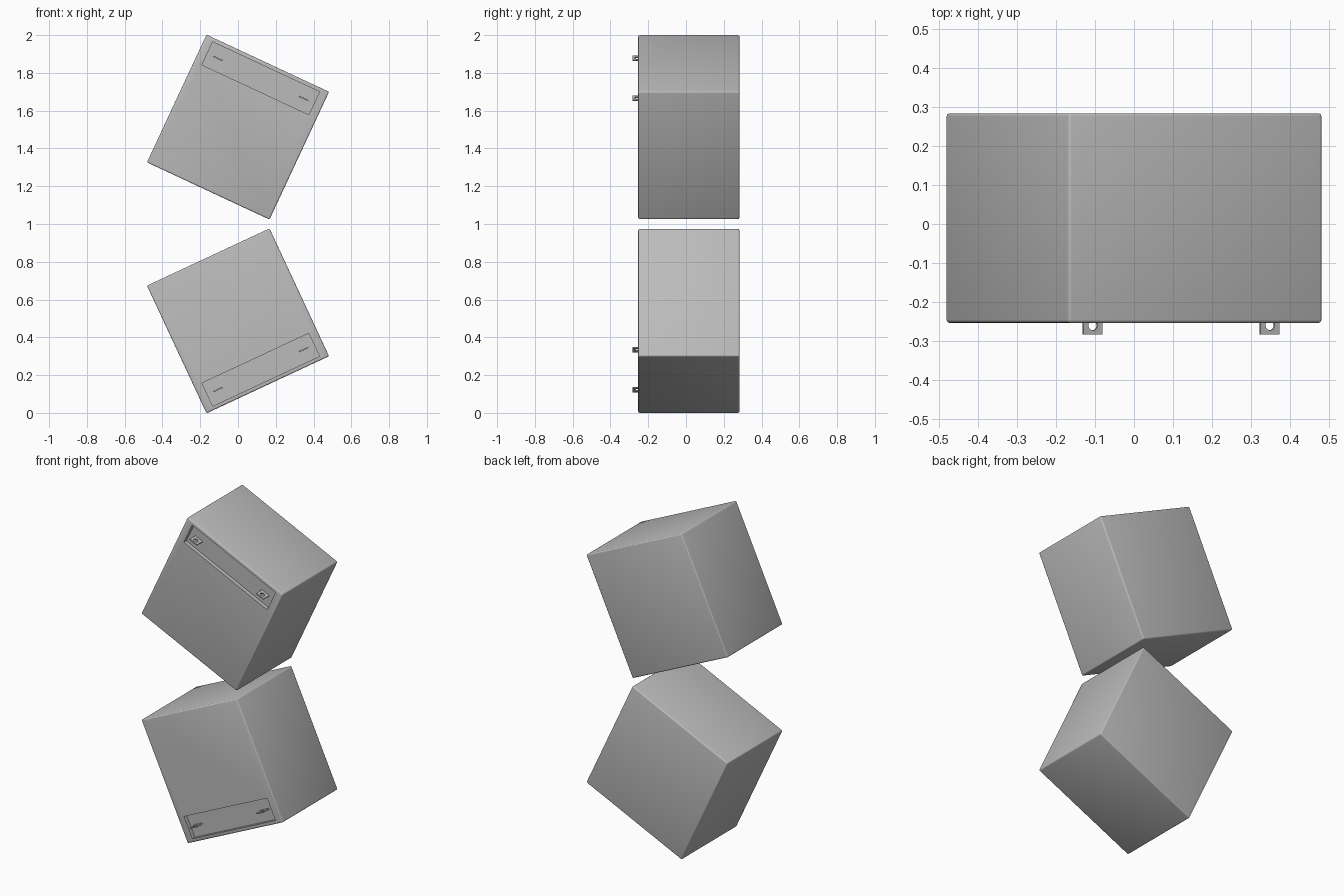
import bpy, bmesh, math
from mathutils import Matrix, Vector

if "Cube" in bpy.data.objects:
    bpy.data.objects.remove(bpy.data.objects["Cube"])

W, H = 0.716, 0.746            # box width and height
Y0, Y1 = -0.253, 0.283         # box front and back
FLOOR = Y0 + 0.025             # recess floor
TILT = math.radians(25)
CZ = 1.513

grey = bpy.data.materials.new("plain grey")
grey.diffuse_color = (0.5, 0.5, 0.5, 1)
grey.use_nodes = True
grey.node_tree.nodes["Principled BSDF"].inputs["Base Color"].default_value = grey.diffuse_color


def block(name, x0, x1, y0, y1, z0, z1, bevel=0.0, segments=3):
    bm = bmesh.new()
    bmesh.ops.create_cube(bm, size=1)
    for v in bm.verts:
        v.co = Vector(((x0 + x1) / 2 + v.co.x * (x1 - x0),
                       (y0 + y1) / 2 + v.co.y * (y1 - y0),
                       (z0 + z1) / 2 + v.co.z * (z1 - z0)))
    if bevel:
        bmesh.ops.bevel(bm, geom=bm.edges[:], offset=bevel, segments=segments,
                        profile=0.5, affect='EDGES')
    return finish(name, bm)


def finish(name, bm):
    me = bpy.data.meshes.new(name)
    bm.to_mesh(me)
    bm.free()
    me.materials.append(grey)
    ob = bpy.data.objects.new(name, me)
    bpy.context.collection.objects.link(ob)
    return ob


def cut(ob, cutter):
    m = ob.modifiers.new("cut", 'BOOLEAN')
    m.operation, m.solver, m.object = 'DIFFERENCE', 'EXACT', cutter
    bpy.context.view_layer.objects.active = ob
    bpy.ops.object.modifier_apply(modifier=m.name)
    bpy.data.objects.remove(cutter)


def place(ob, lower):
    # tilt the part, lift it, and mirror it across z = 1 for the lower box
    m = Matrix.Translation((0, 0, CZ)) @ Matrix.Rotation(TILT, 4, 'Y')
    if lower:
        m = Matrix.Translation((0, 0, 2)) @ Matrix.Diagonal((1, 1, -1, 1)) @ m
    ob.data.transform(m)
    if lower:
        ob.data.flip_normals()
    bpy.ops.object.select_all(action='DESELECT')
    ob.select_set(True)
    bpy.context.view_layer.objects.active = ob
    bpy.ops.object.shade_smooth_by_angle(angle=math.radians(40))


for lower, label in ((False, "upper"), (True, "lower")):
    # rounded box with a shallow recess in its front
    box = block(label + "_box", -W / 2, W / 2, Y0, Y1, -H / 2, H / 2, 0.008)
    cut(box, block("recess_cutter", -0.312, 0.312, Y0 - 0.1, FLOOR, 0.218, 0.352))
    place(box, lower)

    # two flat lugs with a round hole
    for u, side in ((-0.25, "left"), (0.25, "right")):
        lug = block(f"{label}_{side}_lug", u - 0.027, u + 0.027,
                    -0.283, FLOOR + 0.003, 0.281, 0.288)
        bm = bmesh.new()
        bmesh.ops.create_cone(bm, cap_ends=True, segments=24, radius1=0.013,
                              radius2=0.013, depth=0.1,
                              matrix=Matrix.Translation((u, -0.259, 0.285)))
        cut(lug, finish("hole_cutter", bm))
        place(lug, lower)
